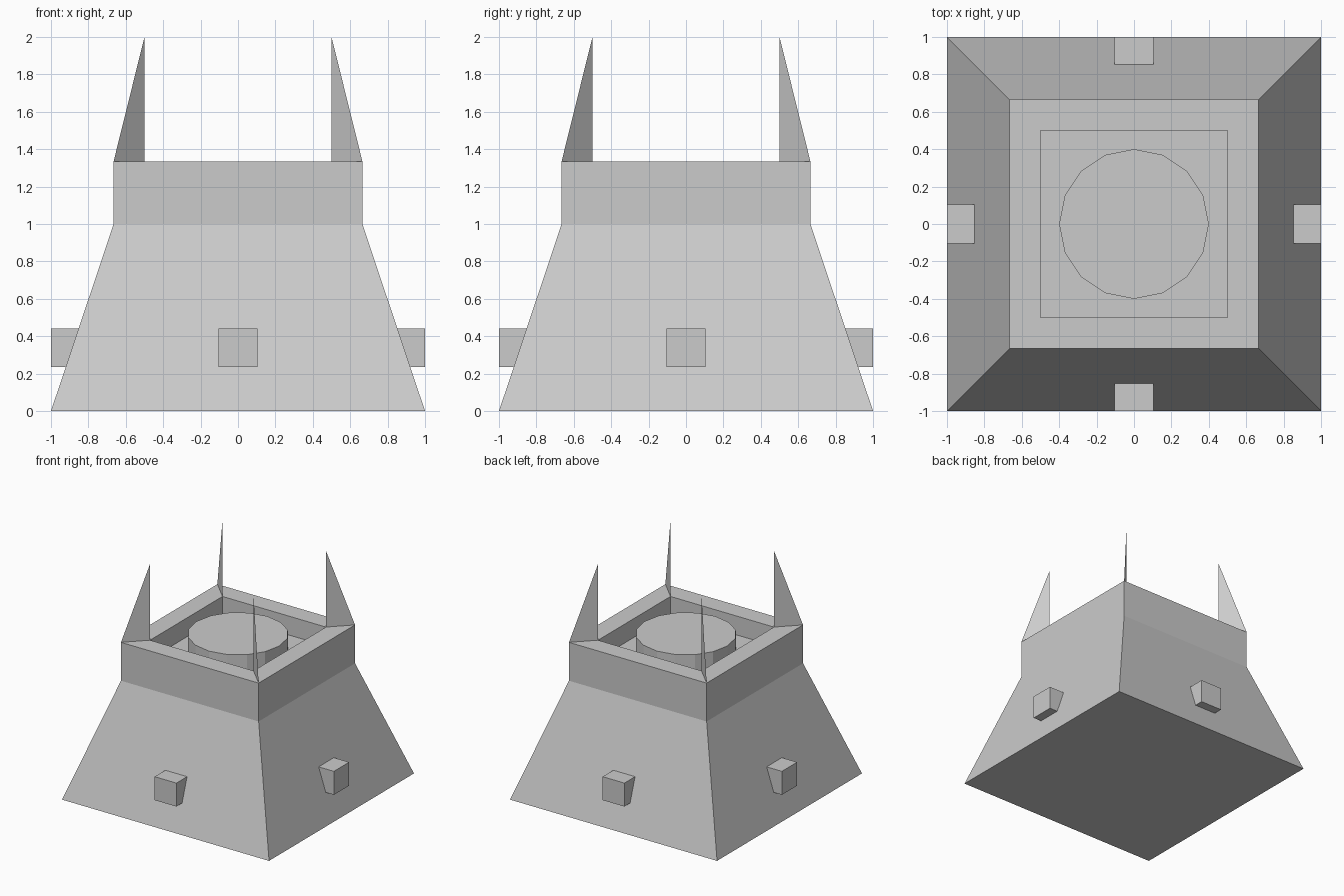
import bpy, bmesh, math

if "Cube" in bpy.data.objects:
    bpy.data.objects.remove(bpy.data.objects["Cube"])

RIM, INNER, TOP, FLOOR = 0.665, 0.5, 1.335, 1.17


def new_object(name, bm):
    mesh = bpy.data.meshes.new(name)
    bm.to_mesh(mesh)
    bm.free()
    obj = bpy.data.objects.new(name, mesh)
    bpy.context.collection.objects.link(obj)
    return obj


# Body: square rings from the ground, over the rim and down to the recess floor
bm = bmesh.new()
corners = [(-1, -1), (1, -1), (1, 1), (-1, 1)]
profile = [(1.0, 0), (RIM, 1.0), (RIM, TOP), (INNER, TOP), (INNER, FLOOR)]
rings = [[bm.verts.new((x * h, y * h, z)) for x, y in corners] for h, z in profile]
for low, high in zip(rings, rings[1:]):
    for i in range(4):
        j = (i + 1) % 4
        bm.faces.new((low[i], low[j], high[j], high[i]))
bm.faces.new(rings[0][::-1])
bm.faces.new(rings[-1])
new_object("tower_body", bm)

# Round platform standing in the recess
bpy.ops.mesh.primitive_cylinder_add(vertices=16, radius=0.4, depth=TOP - FLOOR,
                                    location=(0, 0, (TOP + FLOOR) / 2))
bpy.context.object.name = "round_platform"

# Thin diagonal fins at the four rim corners
for n, (x, y) in enumerate(corners):
    bm = bmesh.new()
    bm.faces.new([bm.verts.new((x * h, y * h, z))
                  for h, z in ((RIM, TOP), (INNER, TOP), (INNER, 2.0))])
    new_object(f"corner_fin_{n + 1}", bm)

# Small blocks projecting from each sloped side
for side, angle in (("right", 0), ("back", 90), ("left", 180), ("front", 270)):
    a = math.radians(angle)
    bpy.ops.mesh.primitive_cube_add(size=1, rotation=(0, 0, a),
                                    location=(0.9 * math.cos(a), 0.9 * math.sin(a), 0.3375))
    block = bpy.context.object
    block.name = f"{side}_block"
    block.scale = (0.2, 0.21, 0.205)
